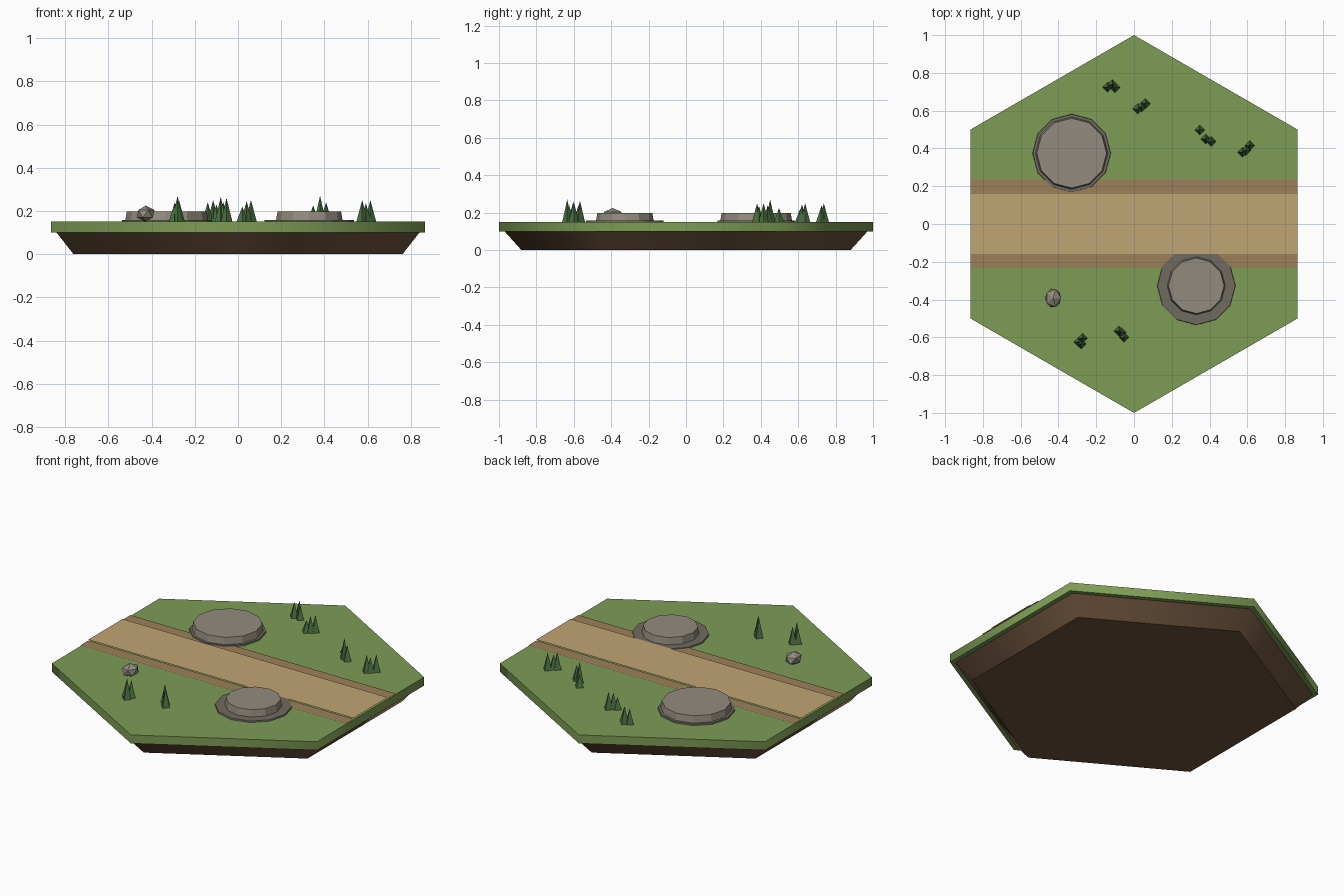
import bpy, bmesh, math
from mathutils import Matrix

if "Cube" in bpy.data.objects:
    bpy.data.objects.remove(bpy.data.objects["Cube"])


def material(name, rgb):
    m = bpy.data.materials.new(name)
    m.diffuse_color = (*rgb, 1)
    m.use_nodes = True
    m.node_tree.nodes["Principled BSDF"].inputs["Base Color"].default_value = m.diffuse_color
    return m


GRASS = material("grass_green", (.205, .333, .091))
SOIL = material("soil_brown", (.15, .085, .045))
PATH = material("path_sand", (.53, .376, .174))
SHOULDER = material("shoulder_brown", (.33, .216, .098))
SKIRT = material("stone_dark", (.16, .145, .118))
STONE = material("stone_light", (.29, .26, .21))
TREE = material("tree_green", (.07, .17, .055))


def finish(name, bm, mat):
    bmesh.ops.recalc_face_normals(bm, faces=bm.faces)
    me = bpy.data.meshes.new(name)
    bm.to_mesh(me)
    bm.free()
    me.materials.append(mat)
    ob = bpy.data.objects.new(name, me)
    bpy.context.collection.objects.link(ob)
    return ob


def add_frustum(bm, x, y, z0, z1, r0, r1, n, start=0.0, smooth=False):
    """n-sided frustum; r1 = 0 makes a pointed cone."""
    def ring(r, z):
        return [bm.verts.new((x + r * math.cos(start + i * math.tau / n),
                              y + r * math.sin(start + i * math.tau / n), z)) for i in range(n)]
    low = ring(r0, z0)
    bm.faces.new(low[::-1])
    high = ring(r1, z1) if r1 else [bm.verts.new((x, y, z1))]
    if r1:
        bm.faces.new(high)
    for i in range(n):
        j = (i + 1) % n
        side = [low[i], low[j]] + ([high[j], high[i]] if r1 else high)
        bm.faces.new(side).smooth = smooth


def frustum(name, mat, *args, **kw):
    bm = bmesh.new()
    add_frustum(bm, *args, **kw)
    return finish(name, bm, mat)


# Hexagonal tile: tapered soil below, grass slab on top
UP = math.pi / 2
frustum("soil_base", SOIL, 0, 0, 0, .10, .88, .97, 6, start=UP, smooth=True)
frustum("grass_slab", GRASS, 0, 0, .10, .15, 1, 1, 6, start=UP, smooth=True)


# Dirt path: thin sheets just above the grass
def strip(name, mat, y0, y1, z):
    bm = bmesh.new()
    w = math.sqrt(3) / 2
    bm.faces.new([bm.verts.new(p) for p in ((-w, y0, z), (w, y0, z), (w, y1, z), (-w, y1, z))])
    finish(name, bm, mat)


strip("path_surface", PATH, -.16, .16, .160)
strip("path_shoulder_front", SHOULDER, -.233, -.16, .155)
strip("path_shoulder_back", SHOULDER, .16, .233, .155)

# Stone platforms, each on a wider skirt
for label, x, y, r in (("back", -.33, .375, .193), ("front", .33, -.327, .155)):
    frustum("platform_skirt_" + label, SKIRT, x, y, .148, .158, .208, .206, 12)
    frustum("platform_stone_" + label, STONE, x, y, .15, .198, r, r - .008, 12)

# Clusters of small four-sided trees: x, y, tip height
CLUSTERS = [
    [(-.14, .725, .24), (-.115, .737, .25), (-.10, .722, .23)],
    [(.02, .61, .22), (.04, .62, .245), (.06, .637, .25)],
    [(.348, .497, .225), (.38, .45, .27), (.408, .437, .24)],
    [(.575, .38, .25), (.592, .39, .235), (.613, .415, .25)],
    [(-.293, -.625, .24), (-.273, -.605, .25), (-.28, -.635, .27)],
    [(-.08, -.567, .265), (-.068, -.575, .24), (-.053, -.60, .26)],
]
for k, cluster in enumerate(CLUSTERS):
    bm = bmesh.new()
    for x, y, top in cluster:
        add_frustum(bm, x, y, .15, top, .027, 0, 4)
    finish(f"tree_cluster_{k + 1}", bm, TREE)

# Loose boulder
bm = bmesh.new()
bmesh.ops.create_icosphere(bm, subdivisions=1, radius=1,
                           matrix=Matrix.Translation((-.428, -.392, .187))
                           @ Matrix.Diagonal((.046, .055, .038, 1)))
finish("boulder", bm, STONE)
